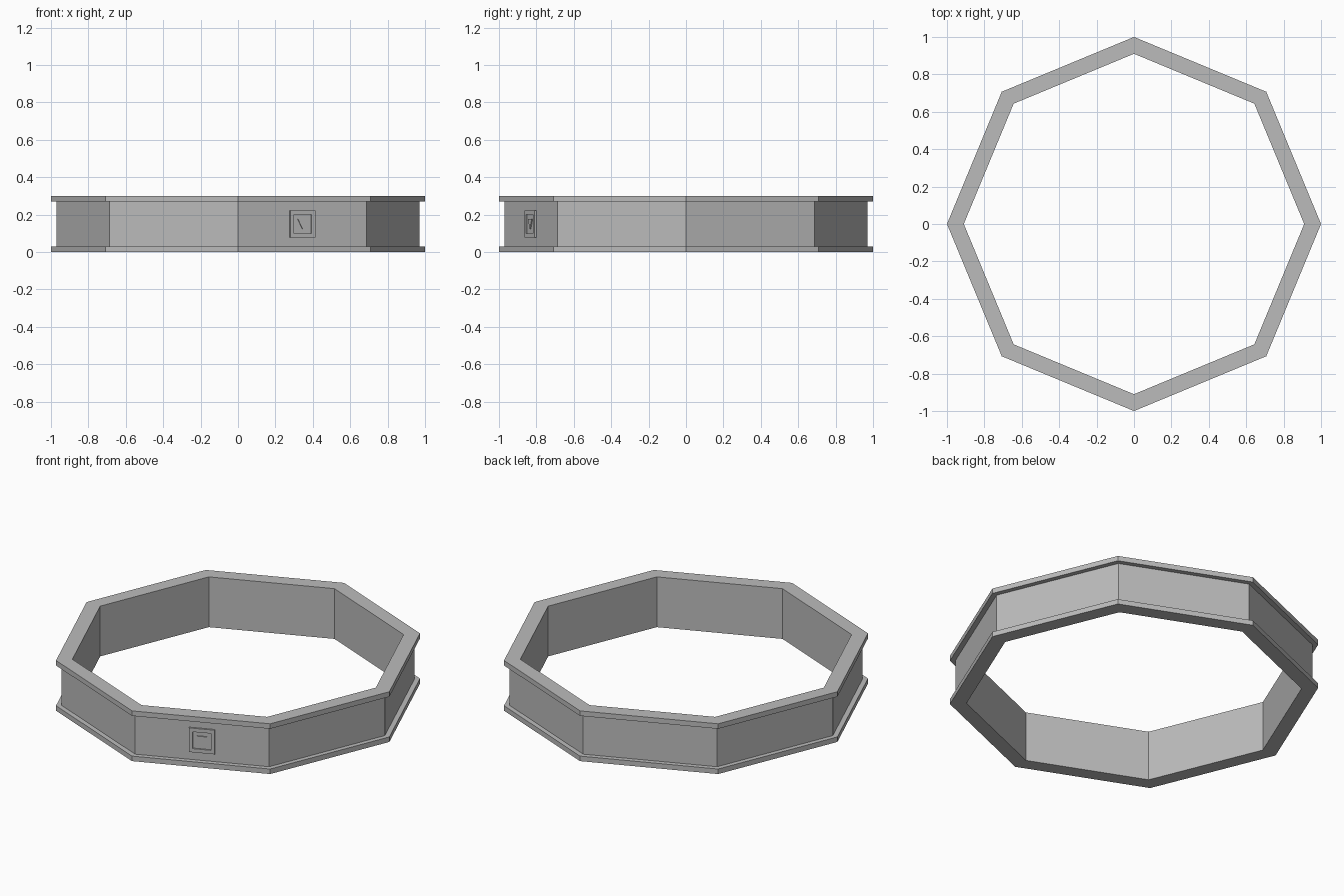
import bpy, bmesh
from math import sin, cos, pi, radians
from mathutils import Matrix, Vector

cube = bpy.data.objects.get("Cube")
if cube:
    bpy.data.objects.remove(cube)

grey = bpy.data.materials.new("grey")
grey.use_nodes = True
colour = (0.5, 0.5, 0.5, 1)
grey.diffuse_color = colour
grey.node_tree.nodes["Principled BSDF"].inputs["Base Color"].default_value = colour

SIDES = 8
R_OUT, R_WALL, R_IN = 1.0, 0.97, 0.91
HEIGHT, LIP = 0.3, 0.03


def finish(name, bm, matrix=Matrix()):
    bmesh.ops.recalc_face_normals(bm, faces=bm.faces)
    mesh = bpy.data.meshes.new(name)
    bm.to_mesh(mesh)
    bm.free()
    mesh.materials.append(grey)
    obj = bpy.data.objects.new(name, mesh)
    obj.matrix_world = matrix
    bpy.context.collection.objects.link(obj)


def lathe(name, profile):
    """Sweep a closed (radius, z) profile around the z axis."""
    bm = bmesh.new()
    rings = [[bm.verts.new((r * cos(2 * pi * i / SIDES), r * sin(2 * pi * i / SIDES), z))
              for r, z in profile] for i in range(SIDES)]
    n = len(profile)
    for i in range(SIDES):
        a, b = rings[i], rings[(i + 1) % SIDES]
        for j in range(n):
            k = (j + 1) % n
            bm.faces.new((a[j], b[j], b[k], a[k]))
    finish(name, bm)


def prism(name, outline, depth, matrix):
    """Extrude a flat outline along its local z axis."""
    bm = bmesh.new()
    face = bm.faces.new([bm.verts.new((x, y, 0)) for x, y in outline])
    out = bmesh.ops.extrude_face_region(bm, geom=[face])["geom"]
    moved = [v for v in out if isinstance(v, bmesh.types.BMVert)]
    bmesh.ops.translate(bm, verts=moved, vec=(0, 0, depth))
    finish(name, bm, matrix)


# Octagonal ring with a lip along the top and bottom
lathe("ring_band", [
    (R_IN, 0), (R_OUT, 0), (R_OUT, LIP), (R_WALL, LIP),
    (R_WALL, HEIGHT - LIP), (R_OUT, HEIGHT - LIP), (R_OUT, HEIGHT), (R_IN, HEIGHT)])

# Local frame centred on the front-left wall panel, z pointing outwards
angle = radians(-67.5)
normal = Vector((cos(angle), sin(angle), 0))
across = Vector((-sin(angle), cos(angle), 0))
up = Vector((0, 0, 1))
centre = normal * R_WALL * cos(pi / SIDES) + up * HEIGHT / 2
panel = Matrix((across, up, normal)).transposed().to_4x4()
panel.translation = centre


# Square button frame: an outlined plate with a sunken middle
def square(h):
    return [(-h, -h), (h, -h), (h, h), (-h, h)]


bm = bmesh.new()
loops = [[bm.verts.new((x, y, z)) for x, y in square(h)]
         for h, z in ((0.072, 0), (0.072, 0.01), (0.05, 0.01), (0.05, 0.002))]
for a, b in zip(loops, loops[1:]):
    for i in range(4):
        k = (i + 1) % 4
        bm.faces.new((a[i], a[k], b[k], b[i]))
bm.faces.new(loops[-1])
bm.faces.new(loops[0])
finish("button_frame", bm, panel)

# Downward triangle on the button
prism("button_triangle", [(-0.027, 0.026), (0, -0.028), (0.027, 0.026)], 0.008, panel)
